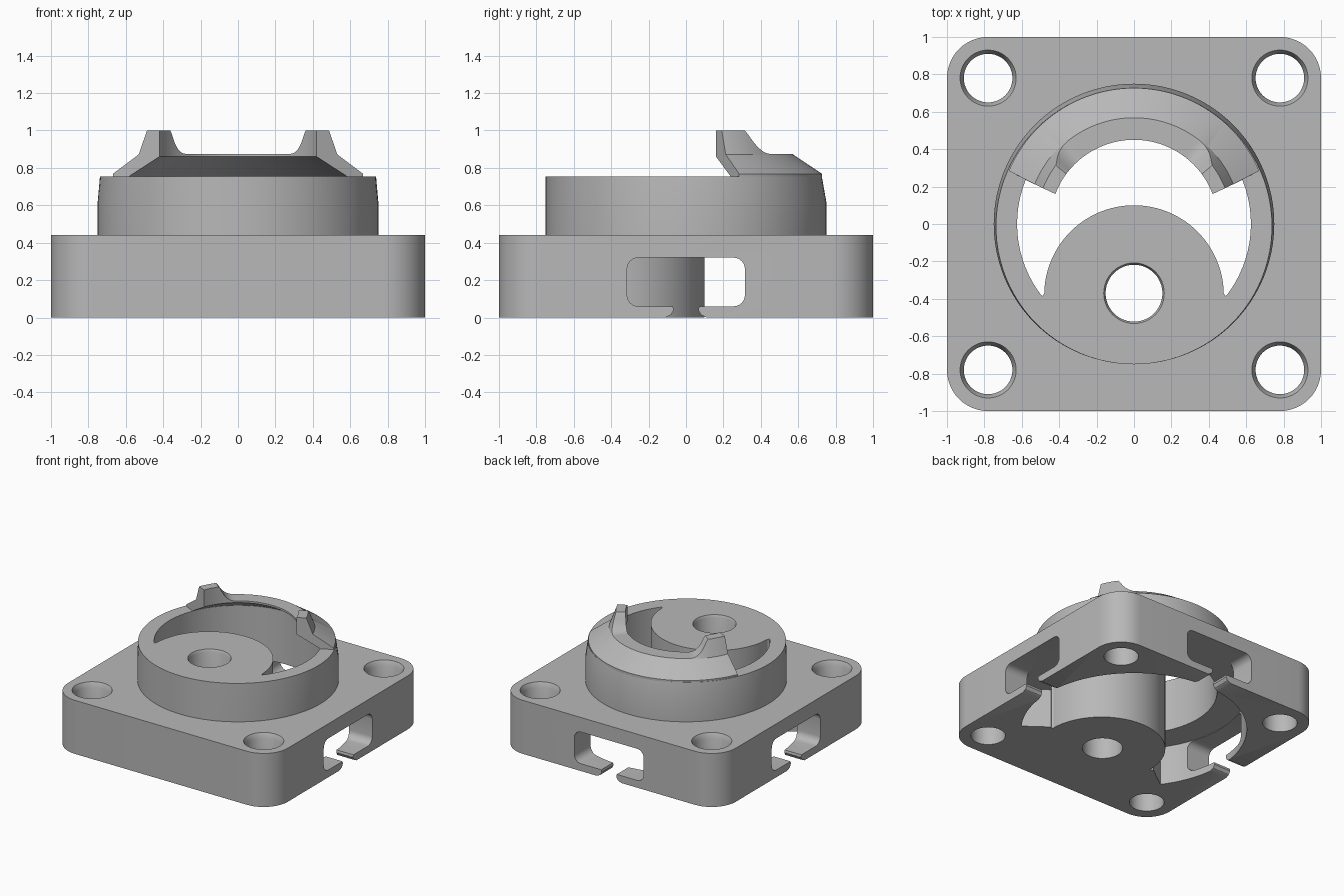
import bpy, bmesh, math
from math import sin, cos, radians

old = bpy.data.objects.get("Cube")
if old:
    bpy.data.objects.remove(old, do_unlink=True)

grey = bpy.data.materials.new("plain_grey")
grey.use_nodes = True
GREY = (0.48, 0.48, 0.48, 1)
grey.diffuse_color = GREY
grey.node_tree.nodes["Principled BSDF"].inputs["Base Color"].default_value = GREY


def loft(name, rings):
    """Skin a list of equal-length closed rings and cap both ends."""
    bm = bmesh.new()
    loops = [[bm.verts.new(p) for p in ring] for ring in rings]
    n = len(loops[0])
    for a, b in zip(loops, loops[1:]):
        for i in range(n):
            j = (i + 1) % n
            bm.faces.new((a[i], a[j], b[j], b[i]))
    bm.faces.new(loops[0][::-1])
    bm.faces.new(loops[-1])
    bmesh.ops.recalc_face_normals(bm, faces=bm.faces)
    mesh = bpy.data.meshes.new(name)
    bm.to_mesh(mesh)
    bm.free()
    mesh.materials.append(grey)
    obj = bpy.data.objects.new(name, mesh)
    bpy.context.collection.objects.link(obj)
    return obj


def arc(cx, cy, r, start, end, steps):
    angles = [radians(start + (end - start) * i / steps) for i in range(steps + 1)]
    return [(cx + r * cos(a), cy + r * sin(a)) for a in angles]


def prism(name, outline, z0, z1):
    return loft(name, [[(x, y, z) for x, y in outline] for z in (z0, z1)])


def combine(target, tool, operation):
    """Apply a boolean and discard the tool."""
    tool.hide_render = True
    mod = target.modifiers.new(operation, 'BOOLEAN')
    mod.operation = operation
    mod.solver = 'EXACT'
    mod.object = tool
    bpy.context.view_layer.objects.active = target
    bpy.ops.object.modifier_apply(modifier=mod.name)
    bpy.data.objects.remove(tool, do_unlink=True)


def smooth(obj):
    bpy.ops.object.select_all(action='DESELECT')
    obj.select_set(True)
    bpy.context.view_layer.objects.active = obj
    bpy.ops.object.shade_smooth_by_angle(angle=radians(28))


# Square plate with rounded corners
PLATE_TOP, COLLAR_TOP = 0.44, 0.755
outline = []
for k, (sx, sy) in enumerate([(1, 1), (-1, 1), (-1, -1), (1, -1)]):
    outline += arc(sx * 0.78, sy * 0.78, 0.22, 90 * k, 90 * k + 90, 12)
body = prism("mount_body", outline, 0, PLATE_TOP)

# Round collar, tapering slightly towards the back
def collar_ring(z, taper):
    ring = []
    for i in range(96):
        a = math.tau * i / 96
        r = 0.75 - taper * (1 + sin(a))
        ring.append((r * cos(a), r * sin(a), z))
    return ring


combine(body, loft("collar", [collar_ring(0.2, 0), collar_ring(0.62, 0),
                              collar_ring(COLLAR_TOP, 0.012)]), 'UNION')

# Crescent opening left around the round boss
BOSS_Y, TIP = -0.38, 36.5
crescent = arc(0, 0, 0.625, -TIP, 180 + TIP, 80) + [(-0.49, -0.385)]
crescent += arc(0, BOSS_Y, 0.48, 179, 1, 60) + [(0.49, -0.385)]
combine(body, prism("crescent_cutter", crescent, -0.1, 0.9), 'DIFFERENCE')

# Wider annular recess underneath
recess = arc(0, 0, 0.85, -TIP, 180 + TIP, 80) + arc(0, 0, 0.61, 180 + TIP, -TIP, 80)
combine(body, prism("recess_cutter", recess, -0.1, 0.323), 'DIFFERENCE')

# Keyed slots through the two sides and the back
half = [(0.11, -0.05), (0.11, 0), (0.08, 0.015), (0.066, 0.04), (0.07, 0.06)]
half += arc(0.255, 0.12, 0.06, -90, 0, 6) + arc(0.255, 0.26, 0.06, 0, 90, 6)
slot = half + [(-u, z) for u, z in reversed(half)]
for turn in (0, 90, 180):
    c, s = round(cos(radians(turn))), round(sin(radians(turn)))
    rings = [[(c * d - s * u, s * d + c * u, z) for u, z in slot] for d in (0.7, 1.2)]
    combine(body, loft("slot_cutter", rings), 'DIFFERENCE')


# Chamfered through holes: four corners and the boss
def drill(x, y, r, lip, top, depth):
    steps = [(r, -0.1), (r, top - depth), (lip, top), (lip, top + 0.1)]
    rings = [[(px, py, z) for px, py in arc(x, y, q, 0, 352.5, 47)] for q, z in steps]
    combine(body, loft("hole_cutter", rings), 'DIFFERENCE')


for x in (-0.78, 0.78):
    for y in (-0.78, 0.78):
        drill(x, y, 0.13, 0.15, PLATE_TOP, 0.04)
drill(0, -0.37, 0.152, 0.162, COLLAR_TOP, 0.02)
smooth(body)


# Raised back crest with a horn at each end
def crest_section(t):
    angle = 22 + t * 136
    fold = min(angle, 180 - angle)
    u = min(1, max(0, (53 - fold) / 15))
    h = 0.875 + 0.125 * u ** 2.4
    profile = [(0.632, 0.745), (0.626, 0.757), (0.45, 0.86), (0.45, h),
               (0.568 - 0.045 * u ** 2.4, h), (0.572, 0.872), (0.727, 0.768), (0.727, 0.745)]
    points = []
    for r, z in profile:
        start = 20.9 + (r - 0.45) * 7.6
        a = radians(start + t * (180 - 2 * start))
        points.append((r * cos(a), r * sin(a), z))
    return points


smooth(loft("back_crest", [crest_section(i / 80) for i in range(81)]))
